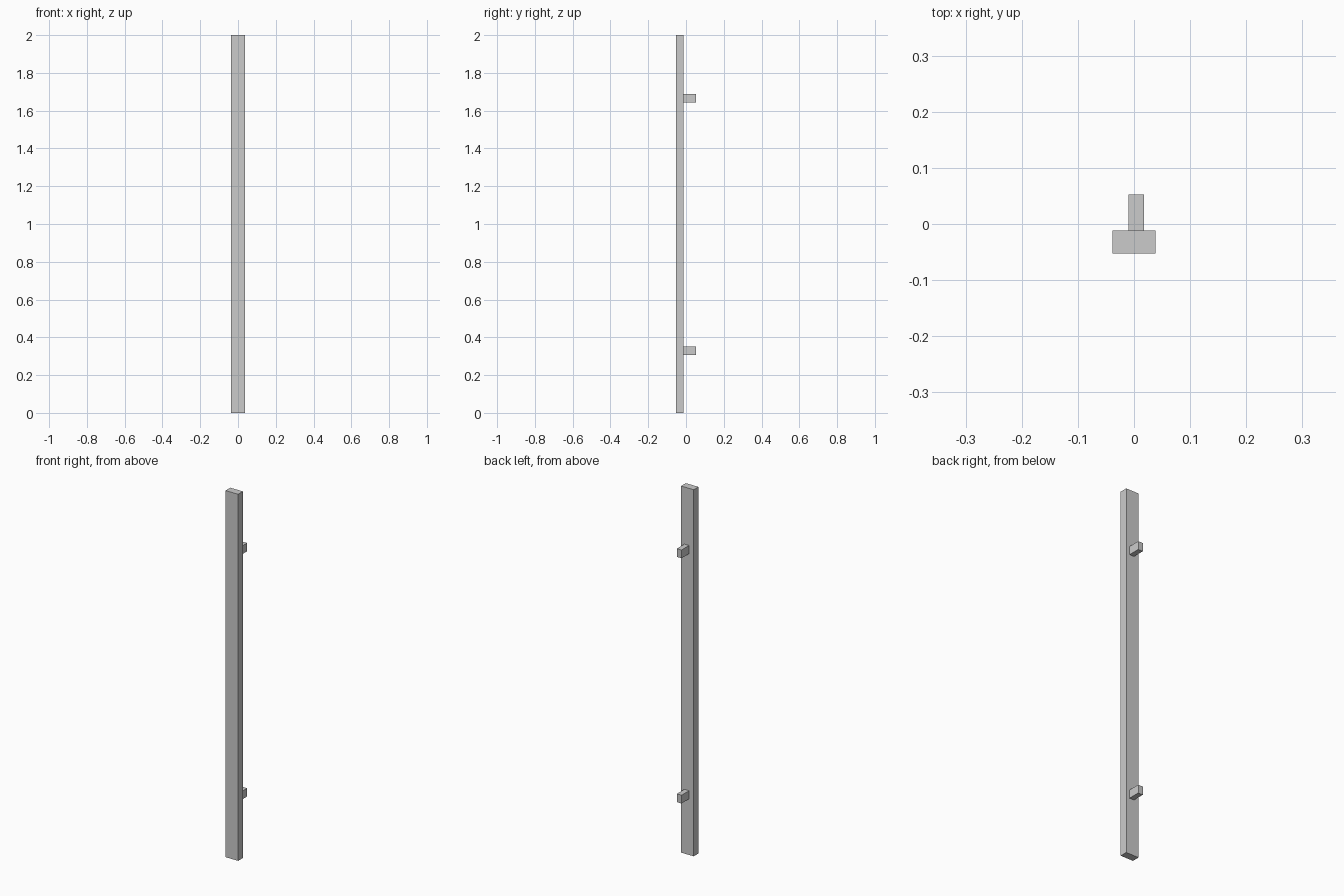
import bpy

if "Cube" in bpy.data.objects:
    bpy.data.objects.remove(bpy.data.objects["Cube"])

W = 0.038                       # half width of the bar
Y_FRONT, Y_JOIN, Y_BACK = -0.053, -0.012, 0.053


def prism(name, profile, y0, y1):
    """Extrude an x/z outline (counter-clockwise from the front) along y."""
    n = len(profile)
    verts = [(x, y, z) for y in (y0, y1) for x, z in profile]
    faces = [tuple(range(n)), tuple(reversed(range(n, 2 * n)))]
    faces += [(i, i + n, (i + 1) % n + n, (i + 1) % n) for i in range(n)]
    mesh = bpy.data.meshes.new(name)
    mesh.from_pydata(verts, [], faces)
    obj = bpy.data.objects.new(name, mesh)
    bpy.context.collection.objects.link(obj)
    return obj


# Bar in three lengths, meeting at slanted seams: (left z, right z)
cuts = [(0, 0), (0.225, 0.276), (1.731, 1.782), (2, 2)]
names = ["bar_lower_end", "bar_grip", "bar_upper_end"]
for name, (l0, r0), (l1, r1) in zip(names, cuts, cuts[1:]):
    prism(name, [(-W, l0), (W, r0), (W, r1), (-W, l1)], Y_FRONT, Y_JOIN)

# Mounting posts behind the bar, slightly off centre
for name, z in (("lower_post", 0.328), ("upper_post", 1.666)):
    x0, x1, h = -0.01, 0.018, 0.0225
    prism(name, [(x0, z - h), (x1, z - h), (x1, z + h), (x0, z + h)], Y_JOIN, Y_BACK)
